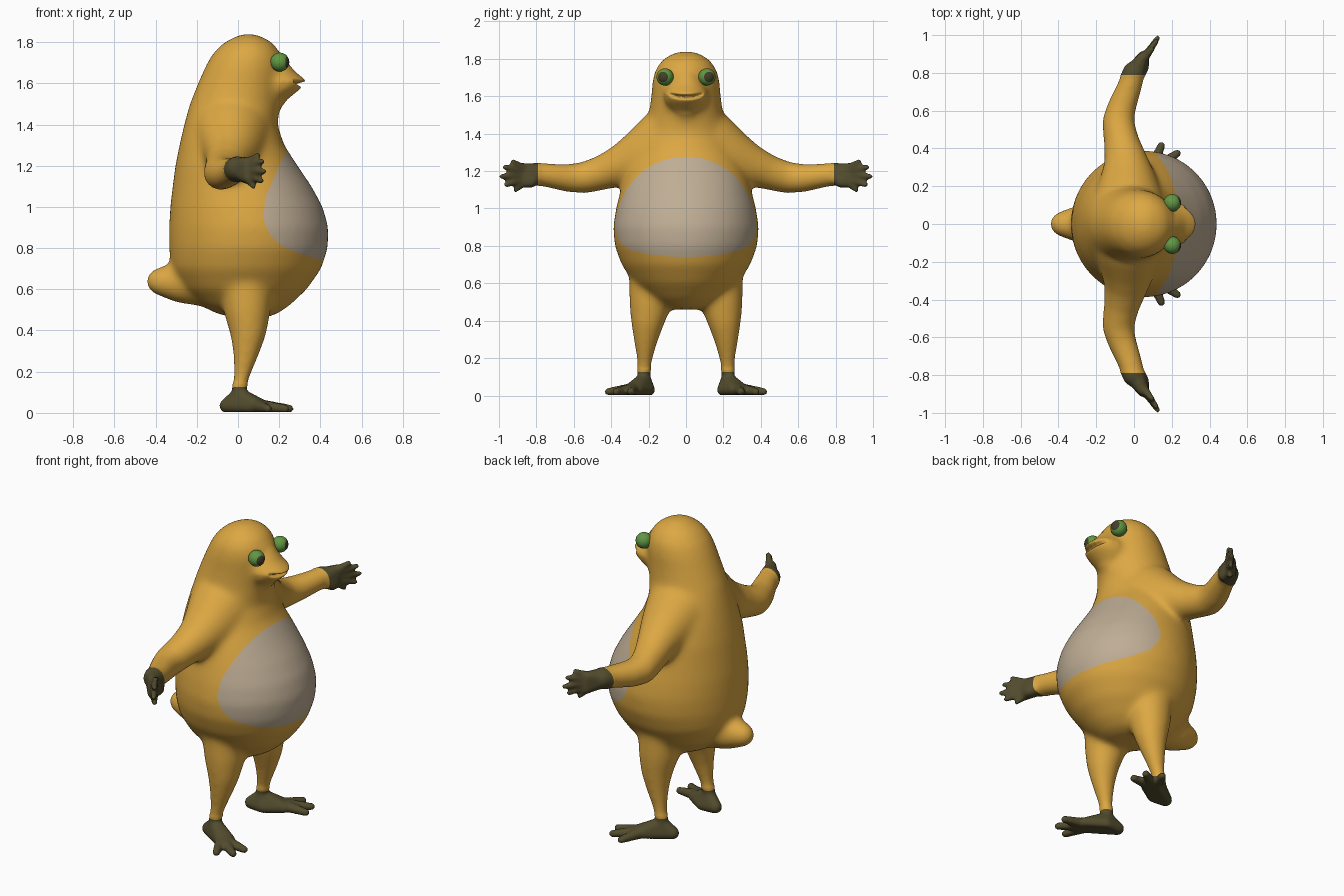
import bpy, bmesh, math
from mathutils import Vector, Matrix

if "Cube" in bpy.data.objects:
    bpy.data.objects.remove(bpy.data.objects["Cube"])


def material(name, rgb):
    m = bpy.data.materials.new(name)
    m.use_nodes = True
    m.diffuse_color = (*rgb, 1)
    m.node_tree.nodes["Principled BSDF"].inputs["Base Color"].default_value = (*rgb, 1)
    return m


GOLD = material("golden skin", (0.72, 0.39, 0.055))
CREAM = material("pale belly", (0.52, 0.42, 0.30))
DARK = material("dark olive", (0.085, 0.072, 0.027))
GREEN = material("eye green", (0.12, 0.31, 0.055))
PUPIL = material("pupil brown", (0.055, 0.05, 0.022))


def make_object(name, bm, mats):
    mesh = bpy.data.meshes.new(name)
    bm.to_mesh(mesh)
    for m in mats:
        mesh.materials.append(m)
    obj = bpy.data.objects.new(name, mesh)
    bpy.context.collection.objects.link(obj)
    for p in mesh.polygons:
        p.use_smooth = True
    return obj


def loft(bm, rings, segs=40):
    """Stack of ellipses: (height, back x, front x, half width)."""
    rows = []
    for z, back, front, half in rings:
        row = []
        for i in range(segs):
            a = math.tau * i / segs
            row.append(bm.verts.new(((back + front) / 2 + (front - back) / 2 * math.cos(a),
                                     half * math.sin(a), z)))
        rows.append(row)
    for low, high in zip(rows, rows[1:]):
        for i in range(segs):
            j = (i + 1) % segs
            bm.faces.new((low[i], low[j], high[j], high[i]))
    bm.faces.new(rows[0][::-1])
    bm.faces.new(rows[-1])


def hull(bm, balls, side=1):
    """Convex skin around balls given as (x, y, z, radius)."""
    part = bmesh.new()
    for x, y, z, r in balls:
        bmesh.ops.create_icosphere(part, subdivisions=3, radius=r,
                                   matrix=Matrix.Translation((x, y * side, z)))
    bmesh.ops.delete(part, geom=part.faces[:] + part.edges[:], context='EDGES_FACES')
    out = bmesh.ops.convex_hull(part, input=part.verts[:])
    loose = {v for v in out["geom_interior"] + out["geom_unused"]
             if isinstance(v, bmesh.types.BMVert)}
    bmesh.ops.delete(part, geom=list(loose), context='VERTS')
    bmesh.ops.recalc_face_normals(part, faces=part.faces[:])
    temp = bpy.data.meshes.new("temp")
    part.to_mesh(temp)
    part.free()
    bm.from_mesh(temp)
    bpy.data.meshes.remove(temp)


def chain(bm, balls, side=1):
    for pair in zip(balls, balls[1:]):
        hull(bm, pair, side)


bm = bmesh.new()

# Torso and head
loft(bm, [(0.46, 0.0, 0.13, 0.07), (0.48, -0.10, 0.19, 0.14), (0.52, -0.18, 0.25, 0.20),
          (0.60, -0.27, 0.335, 0.28), (0.70, -0.325, 0.405, 0.345), (0.80, -0.335, 0.437, 0.382),
          (0.90, -0.335, 0.44, 0.39), (1.0, -0.33, 0.412, 0.375), (1.1, -0.318, 0.358, 0.35),
          (1.2, -0.305, 0.29, 0.325), (1.3, -0.285, 0.225, 0.285), (1.4, -0.262, 0.192, 0.24),
          (1.5, -0.235, 0.205, 0.2), (1.6, -0.195, 0.215, 0.186), (1.68, -0.16, 0.222, 0.18),
          (1.74, -0.127, 0.21, 0.166), (1.79, -0.08, 0.178, 0.132), (1.82, -0.03, 0.135, 0.09),
          (1.84, 0.02, 0.08, 0.04)])

# Snout
loft(bm, [(1.46, 0.05, 0.20, 0.06), (1.52, 0.05, 0.238, 0.09), (1.57, 0.05, 0.30, 0.115),
          (1.61, 0.05, 0.335, 0.12), (1.66, 0.05, 0.275, 0.10), (1.73, 0.05, 0.22, 0.07)])

# Tail
chain(bm, [(-0.12, 0, 0.64, 0.13), (-0.27, 0, 0.635, 0.105), (-0.38, 0, 0.638, 0.068)])

for side in (1, -1):
    # Arm
    chain(bm, [(-0.03, 0.10, 1.35, 0.19), (-0.03, 0.22, 1.285, 0.15), (-0.04, 0.32, 1.24, 0.118),
               (-0.065, 0.43, 1.197, 0.096), (-0.085, 0.54, 1.165, 0.086),
               (-0.065, 0.62, 1.162, 0.078), (-0.03, 0.71, 1.173, 0.069),
               (0.0, 0.80, 1.185, 0.061)], side)
    # Palm and fingers
    hull(bm, [(0.005, 0.80, 1.185, 0.056), (0.045, 0.88, 1.215, 0.028),
              (0.05, 0.89, 1.14, 0.028), (0.05, 0.83, 1.14, 0.03)], side)
    for x, y, z in ((0.095, 0.925, 1.25), (0.118, 0.968, 1.22), (0.125, 0.985, 1.172),
                    (0.113, 0.96, 1.127), (0.075, 0.91, 1.1)):
        root = Vector((0.045, 0.865, 1.18)).lerp(Vector((x, y, z)), 0.2)
        root.z = 1.18 + (z - 1.18) * 0.55
        chain(bm, [(*root, 0.023), (x, y, z, 0.015)], side)
    # Leg
    chain(bm, [(0.04, 0.175, 0.62, 0.13), (0.045, 0.19, 0.5, 0.115), (0.05, 0.205, 0.4, 0.091),
               (0.04, 0.215, 0.3, 0.066), (0.022, 0.221, 0.2, 0.045),
               (0.006, 0.225, 0.12, 0.035), (0.005, 0.225, 0.06, 0.04)], side)
    # Foot and toes
    hull(bm, [(0.005, 0.225, 0.085, 0.038), (-0.055, 0.205, 0.035, 0.036),
              (0.03, 0.20, 0.03, 0.034), (0.10, 0.30, 0.03, 0.034),
              (0.13, 0.26, 0.03, 0.03)], side)
    for x, y in ((0.145, 0.415), (0.23, 0.375), (0.25, 0.295)):
        chain(bm, [(0.085, 0.275, 0.035, 0.036), (x, y, 0.02, 0.021)], side)

# Fuse everything into one skin
rough = make_object("rough_skin", bm, [])
bm.free()
mod = rough.modifiers.new("Fuse", 'REMESH')
mod.mode = 'VOXEL'
mod.voxel_size = 0.009
dg = bpy.context.evaluated_depsgraph_get()
skin = bmesh.new()
skin.from_mesh(bpy.data.meshes.new_from_object(rough.evaluated_get(dg)))
bpy.data.objects.remove(rough)


def relax(rule, times):
    verts = [v for v in skin.verts if rule(v.co)]
    for _ in range(times):
        bmesh.ops.smooth_vert(skin, verts=verts, factor=0.5,
                              use_axis_x=True, use_axis_y=True, use_axis_z=True)


relax(lambda p: True, 4)
relax(lambda p: abs(p.y) < 0.78 and p.z > 0.14 and not (p.x > 0.2 and p.z > 1.5), 35)
relax(lambda p: p.x > 0.1 and p.z > 1.4 and abs(p.y) < 0.25, 6)

# Smiling mouth crease, and flat soles
for v in skin.verts:
    p = v.co
    if p.x > 0.18 and abs(p.y) < 0.1 and 1.5 < p.z < 1.7:
        line = 1.596 + 1.8 * p.y ** 2
        fade = max(0, 1 - (p.y / 0.095) ** 4)
        p.x -= 0.04 * fade * math.exp(-((p.z - line) / 0.009) ** 2)
    p.z = max(p.z, 0.004)

EDGE = [(0.735, 0.44), (0.755, 0.36), (0.78, 0.28), (0.82, 0.2), (0.88, 0.145), (0.95, 0.122),
        (1.05, 0.135), (1.2, 0.2), (1.27, 0.235), (1.3, 0.30)]


def belly(p):
    for (z0, x0), (z1, x1) in zip(EDGE, EDGE[1:]):
        if z0 <= p.z <= z1:
            return p.x - x0 - (x1 - x0) * (p.z - z0) / (z1 - z0)
    return -0.2


def hand(p):
    return abs(p.y) - 0.79


def foot(p):
    return 0.125 - p.z


def cut(rule):
    """Split the skin cleanly along the line where rule is zero."""
    d = {v: rule(v.co) for v in skin.verts}
    new = []
    for e in skin.edges[:]:
        a, b = e.verts
        if d[a] * d[b] < 0:
            new.append(bmesh.utils.edge_split(e, a, d[a] / (d[a] - d[b]))[1])
    bmesh.ops.connect_verts(skin, verts=new)


for rule in (belly, hand, foot):
    cut(rule)


def part(name, keep, mats, index=lambda p: 0):
    piece = skin.copy()
    drop = [f for f in piece.faces if not keep(f.calc_center_median())]
    bmesh.ops.delete(piece, geom=drop, context='FACES')
    for f in piece.faces:
        f.material_index = index(f.calc_center_median())
    make_object(name, piece, mats)
    piece.free()


part("body", lambda p: hand(p) < 0 and foot(p) < 0, [GOLD, CREAM], lambda p: int(belly(p) > 0))
for label, side in (("left", 1), ("right", -1)):
    part(label + "_hand", lambda p: hand(p) > 0 and p.y * side > 0, [DARK])
    part(label + "_foot", lambda p: foot(p) > 0 and p.y * side > 0, [DARK])

    # Eye with its pupil on the forward pole
    eye = bmesh.new()
    look = Vector((0.95, 0.3 * side, 0)).normalized()
    bmesh.ops.create_uvsphere(eye, u_segments=32, v_segments=24, radius=0.046)
    eye.transform(look.to_track_quat('Z', 'Y').to_matrix().to_4x4())
    for f in eye.faces:
        f.material_index = int(f.calc_center_median().normalized().dot(look) > 0.83)
    eye.transform(Matrix.Translation((0.203, 0.112 * side, 1.703)))
    make_object(label + "_eye", eye, [GREEN, PUPIL])
    eye.free()
skin.free()
